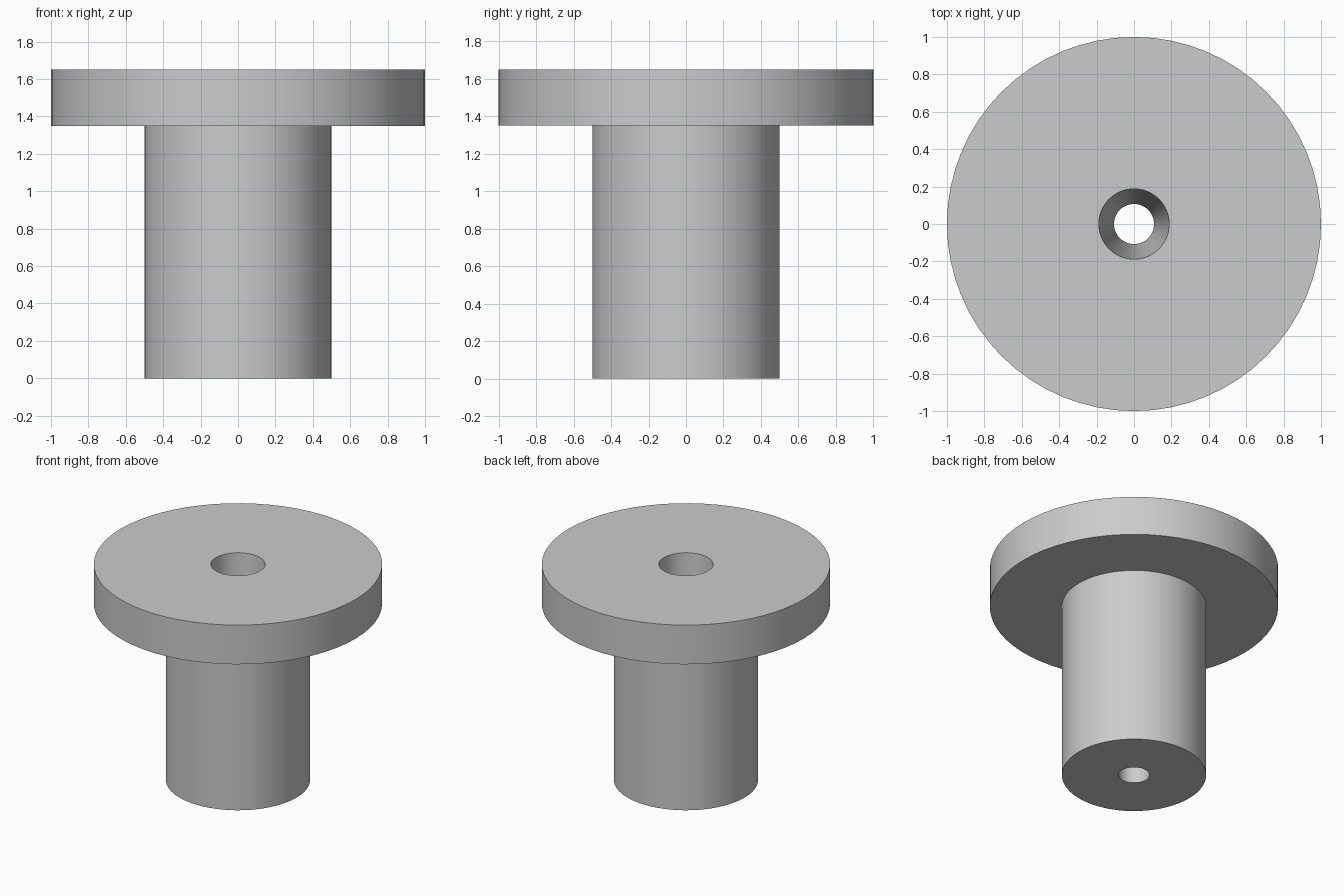
import bpy
import bmesh
from math import cos, sin, tau, radians

cube = bpy.data.objects.get("Cube")
if cube:
    bpy.data.objects.remove(cube, do_unlink=True)

SEGMENTS = 64
HEIGHT = 1.65
FLANGE_BOTTOM = 1.35

# Plain grey material
grey = bpy.data.materials.new("light grey")
grey.use_nodes = True
colour = (0.6, 0.6, 0.6, 1.0)
grey.diffuse_color = colour
grey.node_tree.nodes["Principled BSDF"].inputs["Base Color"].default_value = colour


def lathe(name, profile):
    """Revolve a closed (radius, height) profile around the z axis."""
    bm = bmesh.new()
    rings = [[bm.verts.new((r * cos(tau * i / SEGMENTS), r * sin(tau * i / SEGMENTS), z))
              for i in range(SEGMENTS)] for r, z in profile]
    for ring, following in zip(rings, rings[1:] + rings[:1]):
        for i in range(SEGMENTS):
            j = (i + 1) % SEGMENTS
            bm.faces.new((ring[i], ring[j], following[j], following[i]))
    bmesh.ops.recalc_face_normals(bm, faces=bm.faces)
    mesh = bpy.data.meshes.new(name)
    bm.to_mesh(mesh)
    bm.free()
    mesh.materials.append(grey)
    obj = bpy.data.objects.new(name, mesh)
    bpy.context.collection.objects.link(obj)
    bpy.ops.object.select_all(action="DESELECT")
    obj.select_set(True)
    bpy.context.view_layer.objects.active = obj
    bpy.ops.object.shade_smooth_by_angle(angle=radians(30))
    return obj


# Shaft and wide flange in one piece, with a tapered hole right through
lathe("flanged_bushing", [
    (0.107, 0), (0.5, 0), (0.5, FLANGE_BOTTOM),
    (1, FLANGE_BOTTOM), (1, HEIGHT), (0.188, HEIGHT),
])
